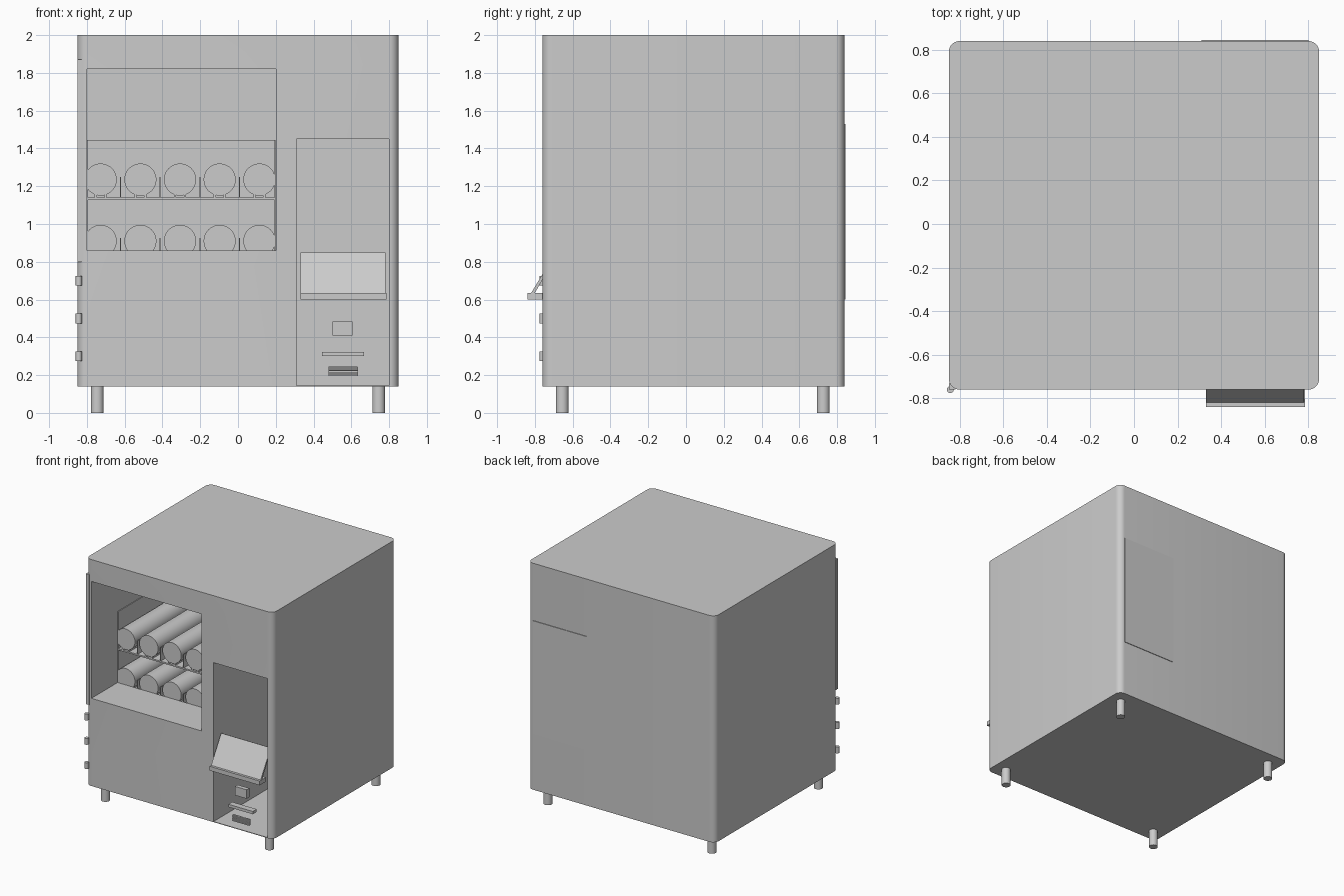
import bpy, bmesh, math
from mathutils import Matrix, Vector

cube = bpy.data.objects.get("Cube")
if cube:
    bpy.data.objects.remove(cube, do_unlink=True)

grey = bpy.data.materials.new("plain grey")
grey.use_nodes = True
COLOUR = (0.6, 0.6, 0.6, 1)
grey.diffuse_color = COLOUR
grey.node_tree.nodes["Principled BSDF"].inputs["Base Color"].default_value = COLOUR


def finish(name, bm):
    bmesh.ops.recalc_face_normals(bm, faces=bm.faces)
    mesh = bpy.data.meshes.new(name)
    bm.to_mesh(mesh)
    bm.free()
    mesh.materials.append(grey)
    ob = bpy.data.objects.new(name, mesh)
    bpy.context.collection.objects.link(ob)
    return ob


def smooth(ob):
    bpy.ops.object.select_all(action='DESELECT')
    ob.select_set(True)
    bpy.context.view_layer.objects.active = ob
    bpy.ops.object.shade_smooth_by_angle(angle=math.radians(35))


def box(name, x, y, z):
    bm = bmesh.new()
    bmesh.ops.create_cube(bm, size=1)
    for v in bm.verts:
        v.co = [lo + (c + 0.5) * (hi - lo) for c, (lo, hi) in zip(v.co, (x, y, z))]
    return finish(name, bm)


def cylinder(name, radius, start, end, sides=32):
    bm = bmesh.new()
    start, end = Vector(start), Vector(end)
    axis = end - start
    matrix = Matrix.Translation((start + end) / 2) @ axis.to_track_quat('Z', 'Y').to_matrix().to_4x4()
    bmesh.ops.create_cone(bm, cap_ends=True, segments=sides, radius1=radius,
                          radius2=radius, depth=axis.length, matrix=matrix)
    ob = finish(name, bm)
    smooth(ob)
    return ob


def side_profile(name, x, outline):
    """Extrude a (y, z) outline between two x positions."""
    bm = bmesh.new()
    face = bm.faces.new([bm.verts.new((x[0], y, z)) for y, z in outline])
    ext = bmesh.ops.extrude_face_region(bm, geom=[face])
    new = [g for g in ext["geom"] if isinstance(g, bmesh.types.BMVert)]
    bmesh.ops.translate(bm, verts=new, vec=(x[1] - x[0], 0, 0))
    return finish(name, bm)


# Cabinet with rounded upright corners
LEFT, RIGHT, FRONT, BACK = -0.85, 0.85, -0.76, 0.84
cabinet = box("cabinet", (LEFT, RIGHT), (FRONT, BACK), (0.14, 2))
bm = bmesh.new()
bm.from_mesh(cabinet.data)
upright = [e for e in bm.edges if abs(e.verts[0].co.z - e.verts[1].co.z) > 1]
bmesh.ops.bevel(bm, geom=upright, offset=0.05, segments=8, profile=0.5, affect='EDGES')
bm.to_mesh(cabinet.data)
bm.free()

# Display compartment and service bay cut into the cabinet
display = side_profile("display_cutter", (-0.8, 0.2),
                       [(-0.9, 0.86), (-0.42, 0.86), (-0.42, 0.8),
                        (0.8, 0.8), (0.8, 1.82), (-0.9, 1.82)])
bay = box("bay_cutter", (0.31, 0.8), (-0.9, 0.8), (0.145, 1.45))
for cutter in (display, bay):
    cutter.hide_render = True
    mod = cabinet.modifiers.new(cutter.name, 'BOOLEAN')
    mod.operation = 'DIFFERENCE'
    mod.solver = 'EXACT'
    mod.object = cutter
bpy.context.view_layer.update()
cut = bpy.data.meshes.new_from_object(cabinet.evaluated_get(bpy.context.evaluated_depsgraph_get()))
cabinet.modifiers.clear()
cabinet.data = cut
for cutter in (display, bay):
    bpy.data.objects.remove(cutter, do_unlink=True)
smooth(cabinet)

# Rack: side panels, back panel, shelves, dividers, rails and rolls
rack_y = (-0.42, 0.76)
box("rack_right_panel", (-0.799, -0.793), rack_y, (0.805, 1.445))
box("rack_left_panel", (0.194, 0.199), rack_y, (0.805, 1.445))
box("rack_back_panel", (-0.799, 0.199), (0.76, 0.78), (0.805, 1.445))
PITCH = 0.21
for row, z in (("lower", 0.815), ("upper", 1.14)):
    box(row + "_shelf", (-0.799, 0.199), rack_y, (z - 0.012, z))
    for i in range(5):
        x = -0.727 + i * PITCH
        cylinder(f"{row}_roll_{i + 1}", 0.085, (x, -0.42, z + 0.095), (x, 0.72, z + 0.095), 40)
        for side in (-1, 1):
            rail = x + side * 0.026
            box(f"{row}_rail", (rail - 0.006, rail + 0.006), rack_y, (z, z + 0.017))
        if i < 4:
            edge = x + PITCH / 2
            box(f"{row}_divider_{i + 1}", (edge - 0.003, edge + 0.003), rack_y, (z, z + 0.11))

# Sloped control panel on a narrow tray
side_profile("control_panel", (0.33, 0.78),
             [(-0.835, 0.61), (-0.69, 0.85), (-0.678, 0.845), (-0.815, 0.61)])
box("control_tray", (0.33, 0.785), (-0.84, -0.76), (0.6, 0.635))

# Small fittings below the panel
box("button_block", (0.5, 0.607), (-0.755, -0.72), (0.41, 0.483))
box("slot_ledge", (0.445, 0.667), (-0.76, -0.71), (0.3, 0.323))
box("vent_plate", (0.48, 0.632), (-0.75, -0.742), (0.195, 0.245))
for i in range(6):
    z = 0.195 + i * 0.009
    box("vent_slat", (0.478, 0.634), (-0.758, -0.75), (z, z + 0.004))

# Door edge strip and hinges on the front right corner
box("door_edge_strip", (LEFT, -0.82), (FRONT, -0.73), (0.8, 1.87))
for z in (0.3, 0.5, 0.7):
    cylinder("hinge", 0.016, (-0.843, -0.76, z - 0.026), (-0.843, -0.76, z + 0.026), 20)

# Rear access cover
box("rear_cover", (0.31, 0.8), (BACK - 0.003, BACK + 0.005), (0.6, 1.53))

# Feet
for x in (-0.745, 0.745):
    for y in (-0.655, 0.727):
        cylinder("foot", 0.034, (x, y, 0), (x, y, 0.145), 24)
